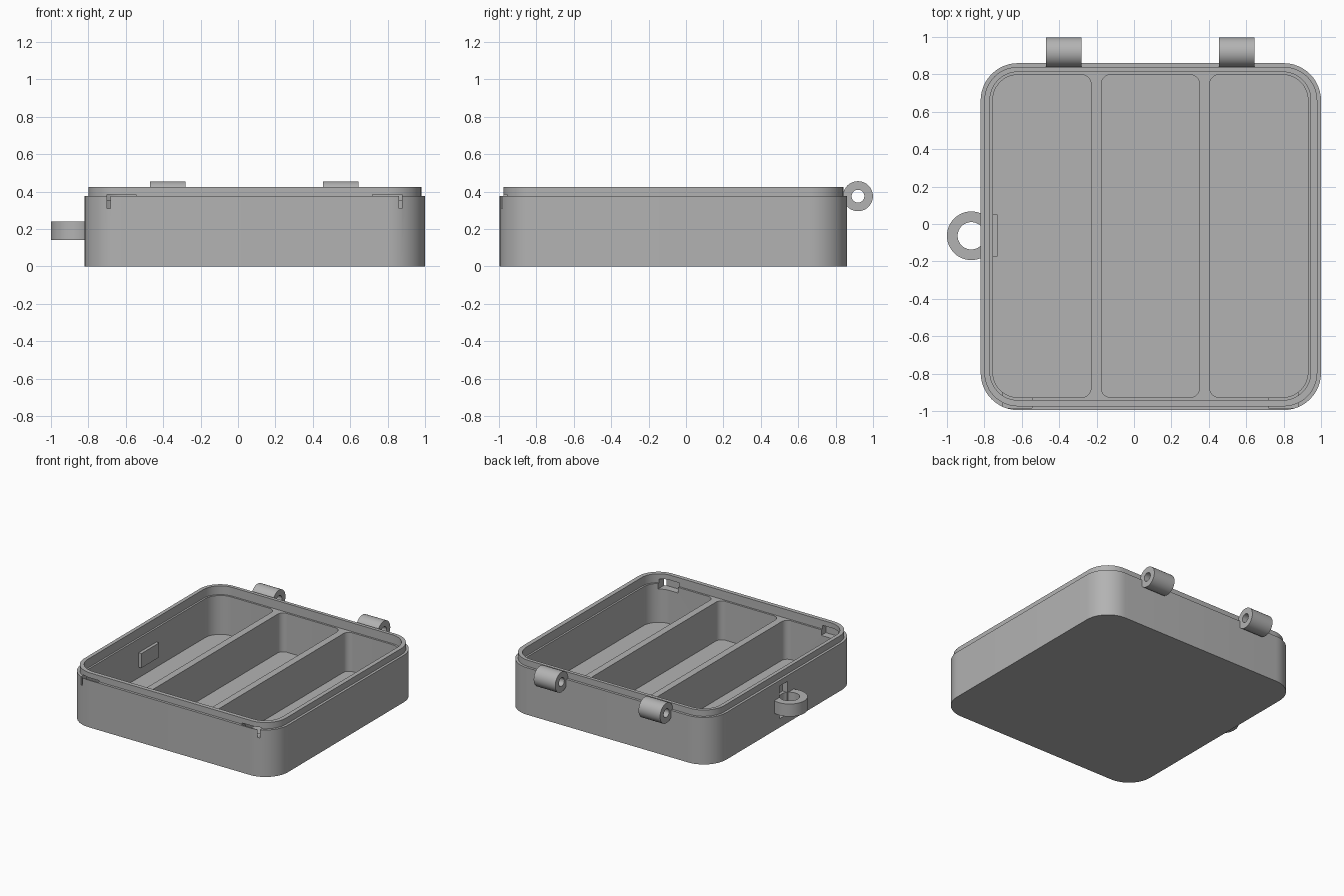
import bpy
import bmesh
import math
from mathutils import Matrix

if "Cube" in bpy.data.objects:
    bpy.data.objects.remove(bpy.data.objects["Cube"], do_unlink=True)

grey = bpy.data.materials.new("plain_grey")
grey.use_nodes = True
colour = (0.45, 0.45, 0.45, 1)
grey.diffuse_color = colour
grey.node_tree.nodes["Principled BSDF"].inputs["Base Color"].default_value = colour


def outline(x0, x1, y0, y1, r_left, r_right, steps=12):
    """Counter-clockwise rectangle with rounded left and right corners."""
    corners = [(x1, y1, -1, -1, r_right), (x0, y1, 1, -1, r_left),
               (x0, y0, 1, 1, r_left), (x1, y0, -1, 1, r_right)]
    points = []
    for quarter, (x, y, sx, sy, r) in enumerate(corners):
        if r == 0:
            points.append((x, y))
            continue
        for i in range(steps + 1):
            a = math.pi / 2 * (quarter + i / steps)
            points.append((x + sx * r + r * math.cos(a), y + sy * r + r * math.sin(a)))
    return points


def finish(name, bm):
    bmesh.ops.recalc_face_normals(bm, faces=bm.faces)
    mesh = bpy.data.meshes.new(name)
    bm.to_mesh(mesh)
    bm.free()
    mesh.materials.append(grey)
    ob = bpy.data.objects.new(name, mesh)
    bpy.context.collection.objects.link(ob)
    return ob


def loft(name, layers):
    """Skin a stack of (outline, height) layers and cap both ends."""
    bm = bmesh.new()
    rings = [[bm.verts.new((x, y, z)) for x, y in pts] for pts, z in layers]
    for low, high in zip(rings, rings[1:]):
        n = len(low)
        for i in range(n):
            j = (i + 1) % n
            bm.faces.new((low[i], low[j], high[j], high[i]))
    bm.faces.new(rings[0])
    bm.faces.new(rings[-1])
    return finish(name, bm)


def block(name, x0, x1, y0, y1, z0, z1, r_left=0, r_right=0):
    pts = outline(x0, x1, y0, y1, r_left, r_right)
    return loft(name, [(pts, z0), (pts, z1)])


def tube(name, outer, inner, length, matrix, sides=48):
    """Hollow cylinder, centred, along local z."""
    bm = bmesh.new()
    h = length / 2
    section = [(outer, -h), (outer, h), (inner, h), (inner, -h)]
    rings = []
    for i in range(sides):
        a = math.tau * i / sides
        rings.append([bm.verts.new((r * math.cos(a), r * math.sin(a), z)) for r, z in section])
    for i in range(sides):
        a, b = rings[i], rings[(i + 1) % sides]
        for k in range(4):
            m = (k + 1) % 4
            bm.faces.new((a[k], b[k], b[m], a[m]))
    bm.transform(matrix)
    return finish(name, bm)


def cut(target, cutter):
    cutter.hide_render = True
    mod = target.modifiers.new("cut", "BOOLEAN")
    mod.operation = "DIFFERENCE"
    mod.solver = "EXACT"
    mod.object = cutter
    bpy.context.view_layer.objects.active = target
    bpy.ops.object.modifier_apply(modifier=mod.name)
    bpy.data.objects.remove(cutter, do_unlink=True)


# Tray body with a stepped rim
wall = outline(-0.82, 1.0, -0.995, 0.86, 0.2, 0.2)
rim = outline(-0.80, 0.98, -0.975, 0.84, 0.18, 0.18)
tray = loft("tray_body", [(wall, 0), (wall, 0.375), (rim, 0.375), (rim, 0.425)])

# Shallow rim recess and three compartments
cut(tray, block("rim_cutter", -0.77, 0.945, -0.942, 0.813, 0.355, 0.6, 0.15, 0.15))
bays = [(-0.755, -0.23, 0.135, 0.05), (-0.175, 0.35, 0.05, 0.05), (0.405, 0.93, 0.05, 0.135)]
for x0, x1, r0, r1 in bays:
    cut(tray, block("bay_cutter", x0, x1, -0.927, 0.798, 0.045, 0.6, r0, r1))

# Latch slots at the front corners
for x0, x1 in [(-0.70, -0.545), (0.72, 0.878)]:
    cut(tray, block("latch_cutter", x0, x1, -0.985, -0.88, 0.31, 0.385))

# Upright recess behind the side ring
cut(tray, block("strap_cutter", -0.9, -0.775, -0.11, -0.01, 0.07, 0.33))

parts = [tray]

# Side ring and its inner backing plate
parts.append(tube("side_ring", 0.13, 0.073, 0.1, Matrix.Translation((-0.87, -0.063, 0.19))))
parts.append(block("ring_backing_plate", -0.76, -0.73, -0.175, 0.05, 0.13, 0.245))

# Hinge barrels at the back
for side, x in [("right", -0.375), ("left", 0.55)]:
    place = Matrix.Translation((x, 0.918, 0.375)) @ Matrix.Rotation(math.pi / 2, 4, "Y")
    parts.append(tube(side + "_hinge_barrel", 0.08, 0.034, 0.19, place))

# Smooth the round walls and keep the edges crisp
bpy.ops.object.select_all(action="DESELECT")
for part in parts:
    part.select_set(True)
bpy.context.view_layer.objects.active = tray
bpy.ops.object.shade_smooth_by_angle(angle=math.radians(30))
